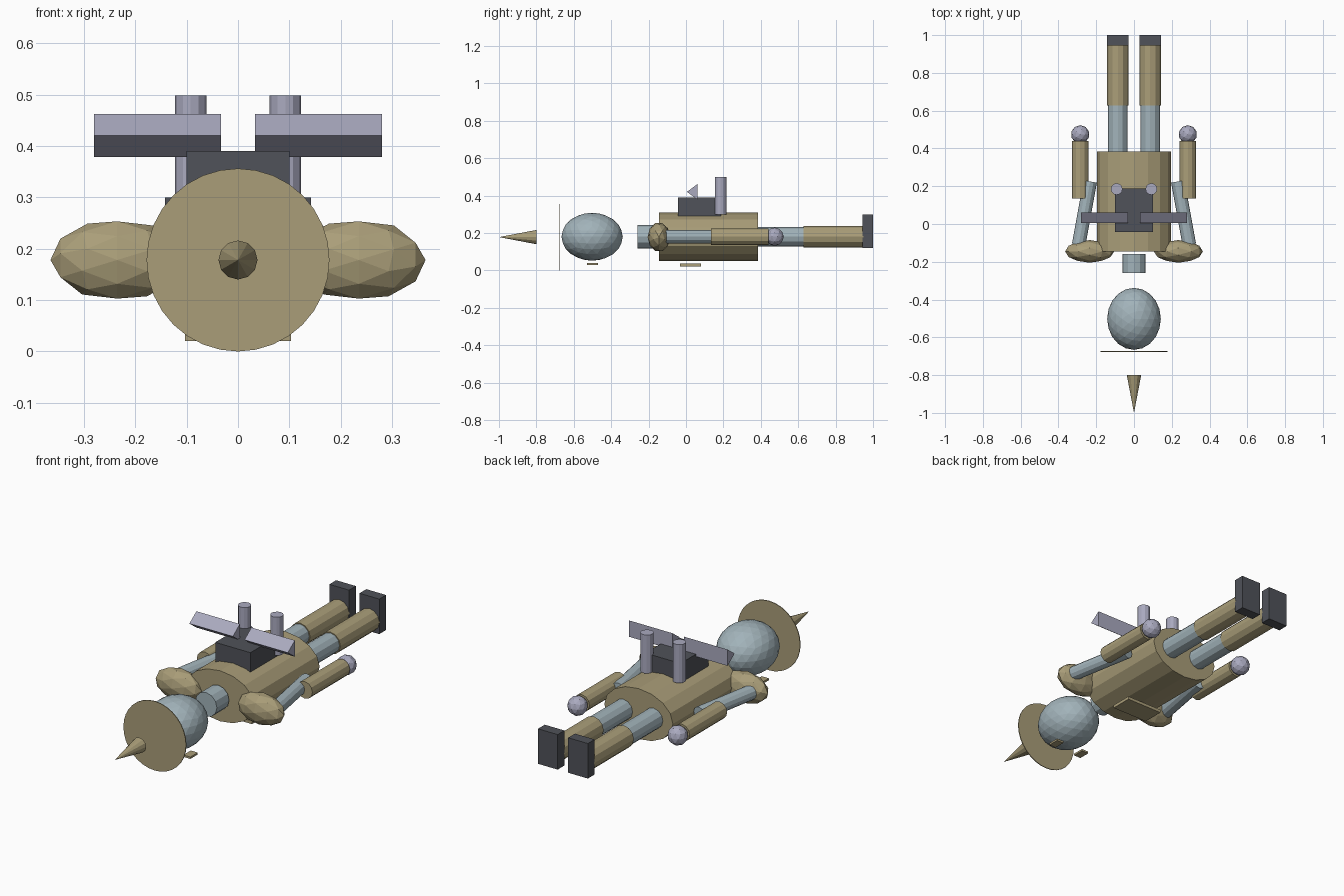
import bpy
from math import pi
from mathutils import Vector

if "Cube" in bpy.data.objects:
    bpy.data.objects.remove(bpy.data.objects["Cube"])

ZC = 0.18  # height of the body axis


def material(name, rgb):
    m = bpy.data.materials.new(name)
    m.diffuse_color = (*rgb, 1)
    m.use_nodes = True
    m.node_tree.nodes["Principled BSDF"].inputs["Base Color"].default_value = m.diffuse_color
    return m


KHAKI = material("khaki", (0.40, 0.34, 0.19))
BLUE = material("pale_blue", (0.36, 0.45, 0.49))
DARK = material("dark_grey", (0.08, 0.085, 0.10))
LILAC = material("lilac_grey", (0.40, 0.40, 0.52))


def finish(name, mat):
    o = bpy.context.object
    o.name = name
    o.data.materials.append(mat)
    return o


def box(name, lo, hi, mat):
    lo, hi = Vector(lo), Vector(hi)
    bpy.ops.mesh.primitive_cube_add(size=1, location=(lo + hi) / 2)
    o = finish(name, mat)
    o.scale = hi - lo
    return o


def rod(name, a, b, r, mat, sides=12, r2=None):
    a, b = Vector(a), Vector(b)
    bpy.ops.mesh.primitive_cone_add(vertices=sides, radius1=r, radius2=r if r2 is None else r2,
                                    depth=(b - a).length, location=(a + b) / 2)
    o = finish(name, mat)
    o.rotation_euler = (b - a).to_track_quat('Z', 'Y').to_euler()
    return o


def ball(name, loc, radii, mat, sub=2, rot=(0, 0, 0)):
    bpy.ops.mesh.primitive_ico_sphere_add(subdivisions=sub, radius=1, location=loc, rotation=rot)
    o = finish(name, mat)
    o.scale = radii
    return o


# Head, helmet brim and spike
ball("head", (0, -0.502, ZC), (0.142, 0.164, 0.128), BLUE, 3)
rod("helmet_brim", (0, -0.673, 0.178), (0, -0.677, 0.178), 0.178, KHAKI, 32)
rod("helmet_spike", (0, -0.80, 0.178), (0, -1.0, 0.178), 0.038, KHAKI, 12, 0)
rod("neck", (0, -0.16, ZC), (0, -0.26, ZC), 0.062, BLUE, 12)

# Oval torso and belly plate
torso = rod("torso", (0, -0.145, ZC), (0, 0.385, ZC), 1, KHAKI, 16)
torso.rotation_euler = (pi / 2, 0, 0)
torso.scale = (0.195, 0.13, 1)
box("belt_plate", (-0.103, -0.033, 0.02), (0.103, 0.08, 0.036), KHAKI)

# Backpack
box("backpack", (-0.10, -0.042, 0.29), (0.10, 0.187, 0.39), DARK)

for s, side in ((-1, "left"), (1, "right")):
    # Face plates under the head
    box("face_plate_" + side, (s * 0.08 - 0.02, -0.53, 0.03), (s * 0.08 + 0.02, -0.47, 0.04), KHAKI)

    # Exhaust tubes and three-sided wings
    rod("exhaust_" + side, (s * 0.092, 0.185, 0.30), (s * 0.092, 0.185, 0.498), 0.031, LILAC, 12)
    tri = ((0.005, 0.42), (0.062, 0.378), (0.062, 0.462))
    verts = [(s * x, y, z) for x in (0.033, 0.28) for y, z in tri]
    faces = [(0, 1, 2), (5, 4, 3), (0, 3, 4, 1), (1, 4, 5, 2), (2, 5, 3, 0)]
    if s > 0:
        faces = [f[::-1] for f in faces]
    me = bpy.data.meshes.new("wing_" + side)
    me.from_pydata(verts, [], faces)
    me.materials.append(LILAC)
    bpy.context.collection.objects.link(bpy.data.objects.new("wing_" + side, me))

    # Arm
    ball("shoulder_" + side, (s * 0.235, -0.145, 0.178), (0.079, 0.06, 0.13), KHAKI, 2, (0, pi / 2, 0))
    rod("upper_arm_" + side, (s * 0.293, -0.11, ZC), (s * 0.232, 0.225, ZC), 0.036, BLUE, 12)
    rod("forearm_" + side, (s * 0.285, 0.135, ZC), (s * 0.285, 0.44, ZC), 0.044, KHAKI, 12)
    ball("hand_" + side, (s * 0.285, 0.474, ZC), (0.049,) * 3, LILAC)

    # Leg
    rod("upper_leg_" + side, (s * 0.086, 0.37, ZC), (s * 0.086, 0.64, ZC), 0.052, BLUE, 12)
    rod("lower_leg_" + side, (s * 0.086, 0.628, ZC), (s * 0.086, 0.95, ZC), 0.057, KHAKI, 12)
    box("foot_" + side, (s * 0.086 - 0.056, 0.945, 0.12), (s * 0.086 + 0.056, 1.0, 0.30), DARK)
